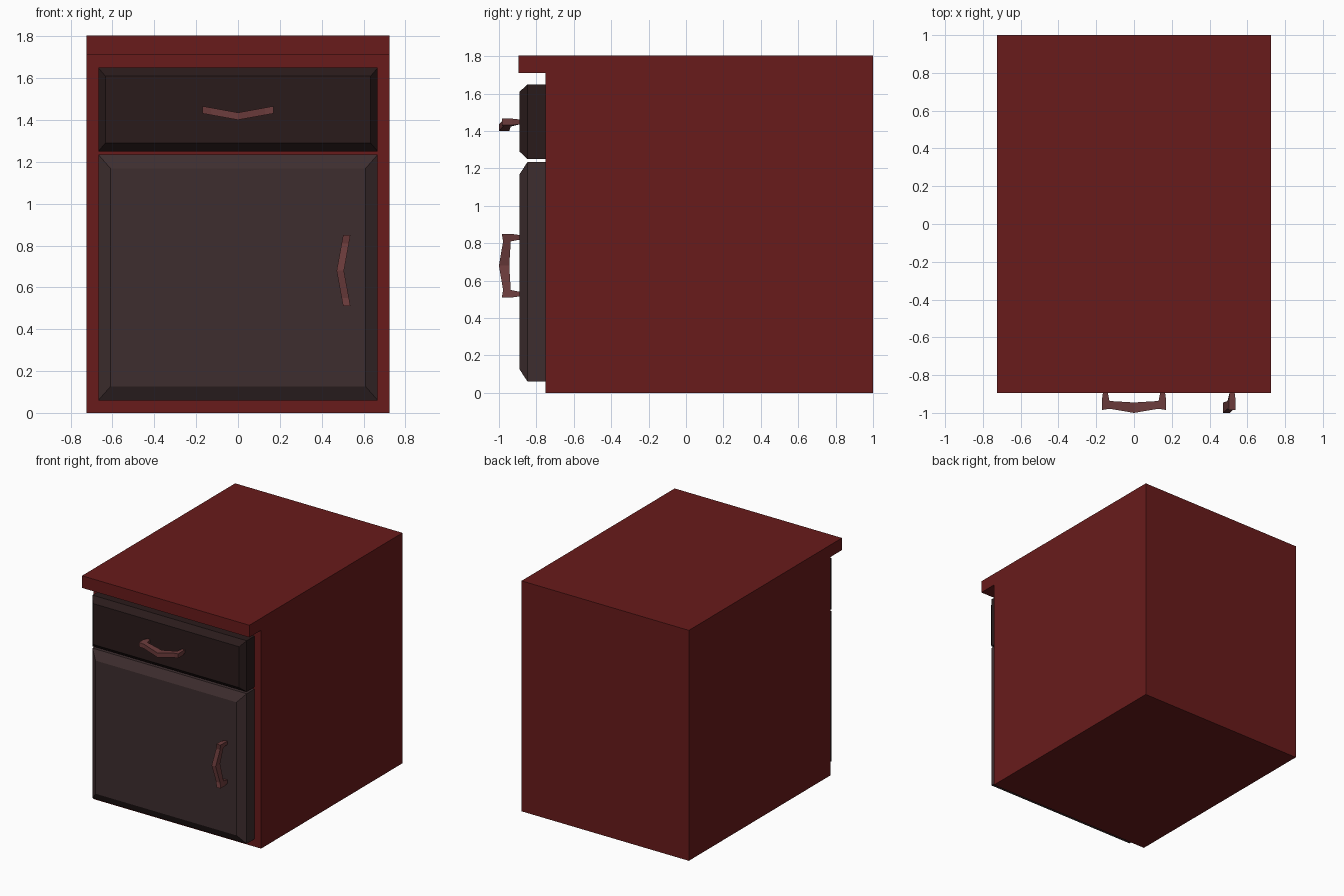
import bpy, bmesh
from mathutils import Matrix, Vector

if "Cube" in bpy.data.objects:
    bpy.data.objects.remove(bpy.data.objects["Cube"])


def material(name, rgb):
    m = bpy.data.materials.new(name)
    m.diffuse_color = (*rgb, 1)
    m.use_nodes = True
    m.node_tree.nodes["Principled BSDF"].inputs["Base Color"].default_value = m.diffuse_color
    return m


RED = material("red_wood", (0.14, 0.011, 0.011))
DARK = material("dark_wood", (0.023, 0.011, 0.011))
BROWN = material("brown_wood", (0.048, 0.027, 0.028))
COPPER = material("handle_finish", (0.15, 0.045, 0.045))


def finish(name, bm, mat):
    bmesh.ops.recalc_face_normals(bm, faces=bm.faces)
    me = bpy.data.meshes.new(name)
    bm.to_mesh(me)
    bm.free()
    me.materials.append(mat)
    ob = bpy.data.objects.new(name, me)
    bpy.context.collection.objects.link(ob)
    return ob


# Cabinet body: side profile with top overhang, extruded across x
def cabinet_body():
    bm = bmesh.new()
    profile = [(-0.75, 0), (1, 0), (1, 1.805), (-0.895, 1.805), (-0.895, 1.71), (-0.75, 1.71)]
    face = bm.faces.new([bm.verts.new((-0.725, y, z)) for y, z in profile])
    ext = bmesh.ops.extrude_face_region(bm, geom=[face])
    moved = [g for g in ext["geom"] if isinstance(g, bmesh.types.BMVert)]
    bmesh.ops.translate(bm, verts=moved, vec=(1.45, 0, 0))
    finish("cabinet_body", bm, RED)


# Front panel: three stacked rectangles giving a chamfered front
def panel(name, z0, z1, inset_x, inset_z, mat):
    bm = bmesh.new()
    rings = []
    for y, ix, iz in [(-0.75, 0, 0), (-0.847, 0, 0), (-0.89, inset_x, inset_z)]:
        x, lo, hi = 0.668 - ix, z0 + iz, z1 - iz
        rings.append([bm.verts.new(p) for p in ((-x, y, lo), (x, y, lo), (x, y, hi), (-x, y, hi))])
    for a, b in zip(rings, rings[1:]):
        for i in range(4):
            j = (i + 1) % 4
            bm.faces.new((a[i], a[j], b[j], b[i]))
    bm.faces.new(rings[0])
    bm.faces.new(rings[-1])
    finish(name, bm, mat)


# Bent bar handle: mirrored plan outline given thickness, dipping at the centre
def handle(name, location, turned=False):
    half = [(0, -0.945), (0.13, -0.937), (0.14, -0.885), (0.163, -0.885),
            (0.17, -0.93), (0.17, -0.985), (0.13, -0.978), (0, -1.0)]
    outline = half + [(-x, y) for x, y in half[6:0:-1]]
    bm = bmesh.new()
    low, high = [], []
    for x, y in outline:
        foot = y > -0.9
        dip = 0 if foot else -0.031 * (1 - abs(x) / 0.17)
        t = 0.012 if foot else 0.0175
        low.append(bm.verts.new((x, y, dip - t)))
        high.append(bm.verts.new((x, y, dip + t)))
    n = len(outline)
    for i in range(n):
        j = (i + 1) % n
        bm.faces.new((low[i], low[j], high[j], high[i]))
    for cell in [(0, 1, 6, 7), (1, 4, 5, 6), (1, 2, 3, 4)]:
        for c in (cell, [(n - i) % n for i in cell]):
            bm.faces.new([low[i] for i in c])
            bm.faces.new([high[i] for i in c])
    if turned:  # stand upright, with the dip pointing to -x
        bm.transform(Matrix(((0, 0, 1), (0, 1, 0), (-1, 0, 0))).to_4x4())
    bm.transform(Matrix.Translation(Vector(location)))
    finish(name, bm, COPPER)


cabinet_body()
panel("drawer_front", 1.25, 1.65, 0.034, 0.04, DARK)
panel("door", 0.06, 1.235, 0.058, 0.066, BROWN)
handle("drawer_handle", (0, 0, 1.449))
handle("door_handle", (0.52, 0, 0.68), turned=True)
